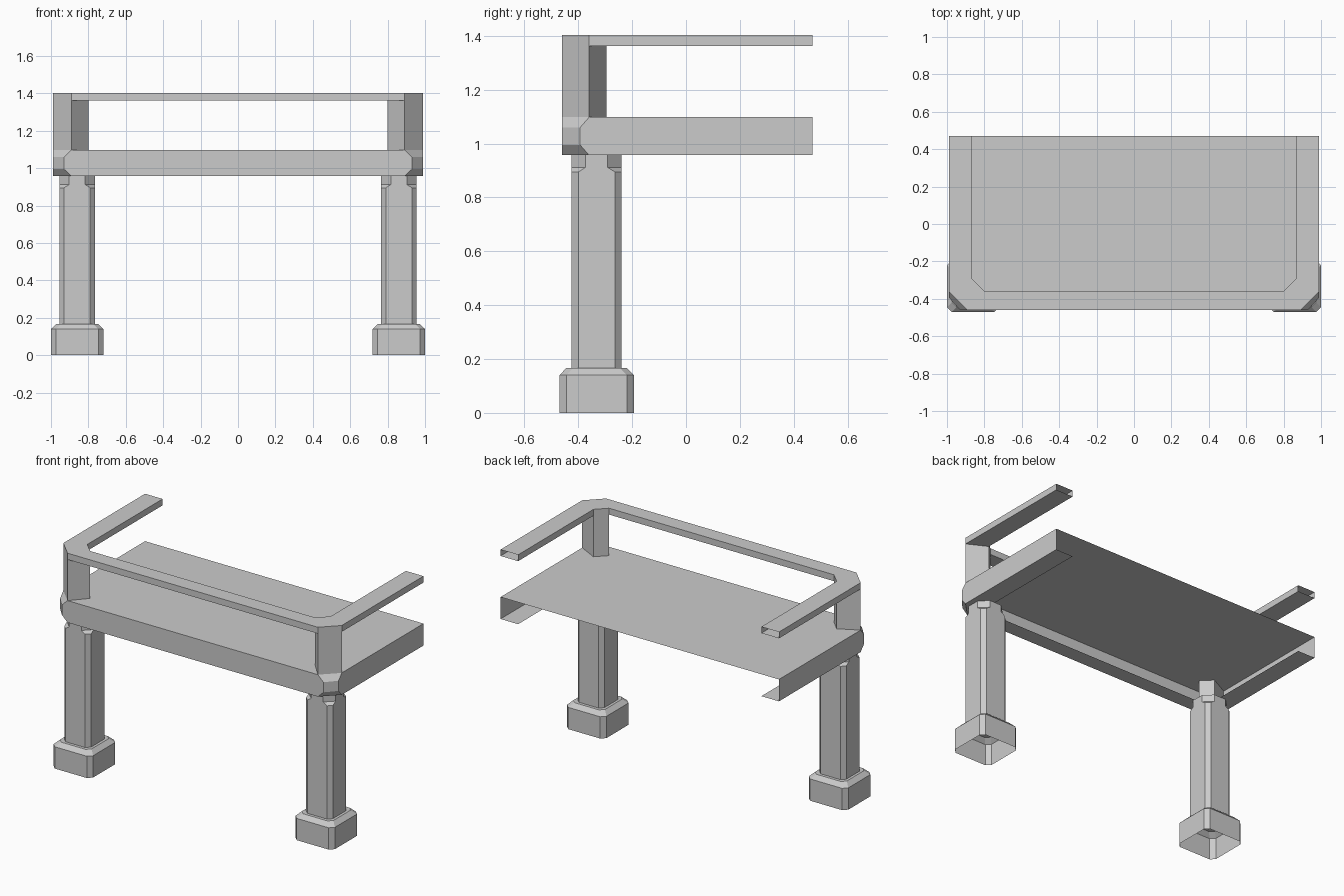
import bpy, bmesh, math

if "Cube" in bpy.data.objects:
    bpy.data.objects.remove(bpy.data.objects["Cube"])

BACK = 0.47


def loft(name, paths, ring=False, loop=False, caps=()):
    """Join matching point rows with quads; ring closes each row, loop joins last row to first."""
    bm = bmesh.new()
    rows = [[bm.verts.new(p) for p in path] for path in paths]
    pairs = list(zip(rows, rows[1:])) + ([(rows[-1], rows[0])] if loop else [])
    n = len(rows[0])
    for a, b in pairs:
        for i in range(n if ring else n - 1):
            j = (i + 1) % n
            bm.faces.new((a[i], a[j], b[j], b[i]))
    for c in caps:
        bm.faces.new(rows[c])
    bmesh.ops.recalc_face_normals(bm, faces=bm.faces[:])
    # merge coplanar neighbours into clean flat faces
    bmesh.ops.dissolve_limit(bm, angle_limit=math.radians(1),
                             verts=bm.verts[:], edges=bm.edges[:])
    mesh = bpy.data.meshes.new(name)
    bm.to_mesh(mesh)
    bm.free()
    obj = bpy.data.objects.new(name, mesh)
    bpy.context.collection.objects.link(obj)
    return obj


def u_path(side, front, z):
    """U-shaped path open at the back, with cut corners: side point, front point."""
    half = [(side[0], BACK, z), (*side, z), (*front, z)]
    return half + [(-x, y, z) for x, y, z in reversed(half)]


def octagon(cx, cy, hx, hy, c, z):
    pts = [(hx, hy - c), (hx - c, hy), (c - hx, hy), (-hx, hy - c),
           (-hx, c - hy), (c - hx, -hy), (hx - c, -hy), (hx, c - hy)]
    return [(cx + x, cy + y, z) for x, y in pts]


CUT = ((0.99, -0.36), (0.89, -0.46))        # wide outer corner cut
NARROW = ((0.99, -0.393), (0.93, -0.46))    # narrow outer corner cut
INNER = ((0.865, -0.295), (0.80, -0.36))    # inner edge of rail and flange

# deck: top sheet, skirt with bevelled corners, inward bottom flange
loft("deck", [u_path(*CUT, 1.098), u_path(*NARROW, 1.06), u_path(*NARROW, 0.995),
              u_path(*CUT, 0.957), u_path(*INNER, 0.957)], caps=(0,))

# handrail: hollow U-shaped bar with open back ends
loft("handrail", [u_path(*CUT, 1.403), u_path(*INNER, 1.403),
                  u_path(*INNER, 1.362), u_path(*CUT, 1.362)], loop=True)

for s, label in ((-1, "left"), (1, "right")):
    # corner post: wedge running from the flange up to the rail
    wedge = [CUT[0], CUT[1], INNER[1], INNER[0]]
    loft(label + "_corner_post",
         [[(s * x, y, z) for x, y in wedge] for z in (0.957, 1.362)], ring=True)

    # leg on a hollow foot, with deeper corner cuts at the top
    profile = [(0.14, 0.138, 0.026, 0.0), (0.14, 0.138, 0.026, 0.14),
               (0.112, 0.112, 0.025, 0.167), (0.095, 0.0925, 0.025, 0.167),
               (0.095, 0.0925, 0.025, 0.895), (0.095, 0.0925, 0.052, 0.912),
               (0.095, 0.0925, 0.052, 0.957)]
    loft(label + "_leg", [octagon(s * 0.86, -0.332, *p) for p in profile],
         ring=True, caps=(-1,))
